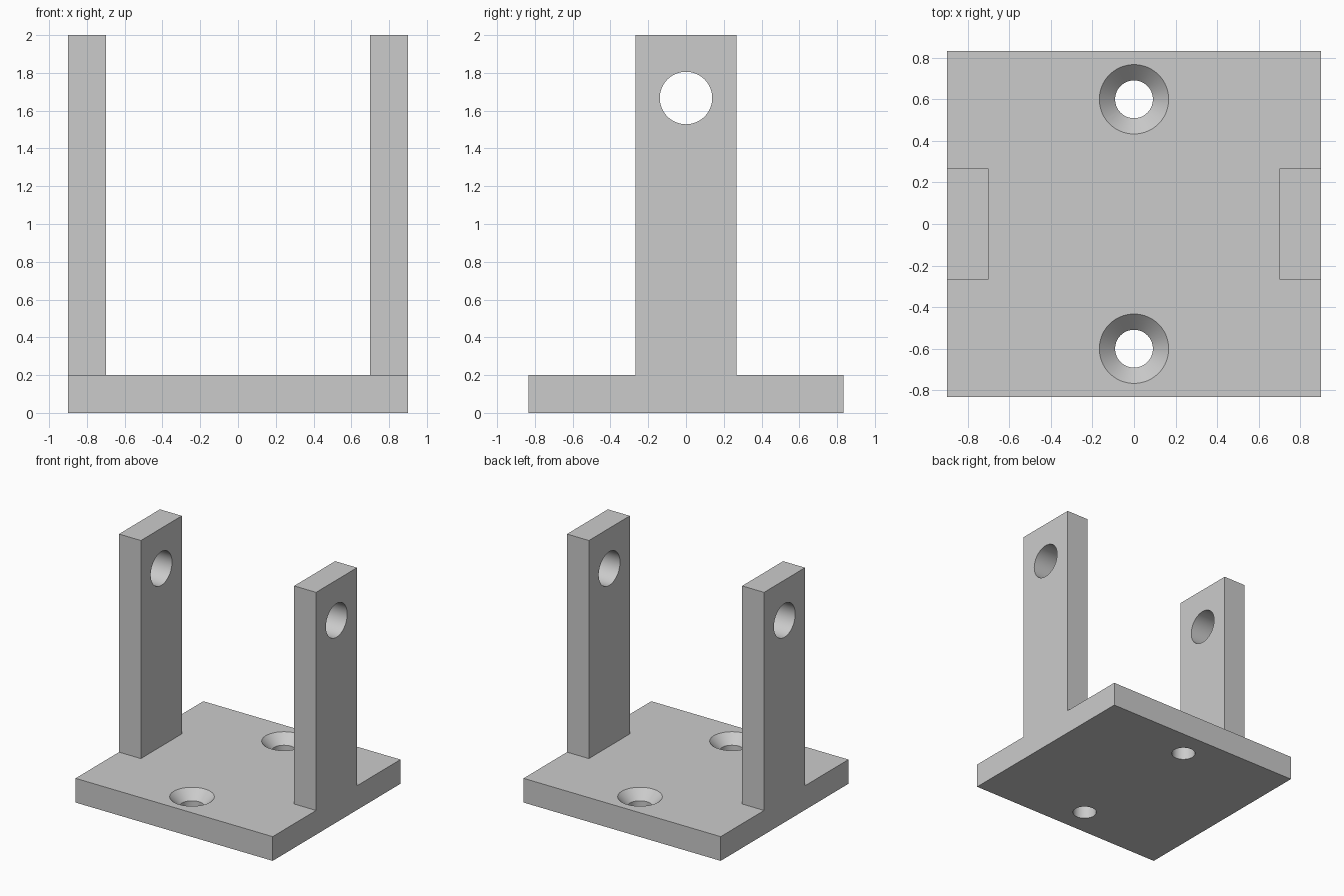
import bpy, bmesh, math
from mathutils import Vector, Matrix

cube = bpy.data.objects.get("Cube")
if cube:
    bpy.data.objects.remove(cube, do_unlink=True)

HALF_X, HALF_Y, PLATE, HEIGHT = 0.9, 0.833, 0.2, 2.0
ARM_INNER, ARM_HALF = 0.7, 0.267
PIN_Z, PIN_R = 1.667, 0.139
SCREW_Y, SCREW_R, SINK_R = 0.6, 0.091, 0.167
SEGMENTS = 64

grey = bpy.data.materials.new("grey")
grey.use_nodes = True
grey.diffuse_color = (0.6, 0.6, 0.6, 1)
grey.node_tree.nodes["Principled BSDF"].inputs["Base Color"].default_value = (0.6, 0.6, 0.6, 1)


def add_object(name, bm):
    bmesh.ops.recalc_face_normals(bm, faces=bm.faces)
    mesh = bpy.data.meshes.new(name)
    bm.to_mesh(mesh)
    bm.free()
    mesh.materials.append(grey)
    obj = bpy.data.objects.new(name, mesh)
    bpy.context.collection.objects.link(obj)
    return obj


def lathe_cutter(name, profile, matrix):
    """Turn a (radius, height) profile into a capped solid of revolution."""
    bm = bmesh.new()
    rings = [[bm.verts.new((r * math.cos(a), r * math.sin(a), h))
              for a in (math.tau * i / SEGMENTS for i in range(SEGMENTS))]
             for r, h in profile]
    for low, high in zip(rings, rings[1:]):
        for i in range(SEGMENTS):
            j = (i + 1) % SEGMENTS
            bm.faces.new((low[i], low[j], high[j], high[i]))
    bm.faces.new(rings[0])
    bm.faces.new(rings[-1])
    bm.transform(matrix)
    obj = add_object(name, bm)
    obj.hide_render = True
    return obj


# Base plate, scored where the two arms rise
bm = bmesh.new()
bmesh.ops.create_cube(bm, size=1)
bm.transform(Matrix.Translation((0, 0, PLATE / 2))
             @ Matrix.Diagonal((2 * HALF_X, 2 * HALF_Y, PLATE, 1)))
for axis, offset in ((Vector((1, 0, 0)), ARM_INNER), (Vector((0, 1, 0)), ARM_HALF)):
    for side in (-1, 1):
        bmesh.ops.bisect_plane(bm, geom=bm.verts[:] + bm.edges[:] + bm.faces[:],
                               plane_co=axis * offset * side, plane_no=axis)

# Arms pulled up from the plate
bm.normal_update()
feet = []
for f in bm.faces:
    c = f.calc_center_median()
    if f.normal.z > 0.9 and abs(c.x) > ARM_INNER and abs(c.y) < ARM_HALF:
        feet.append(f)
for foot in feet:
    result = bmesh.ops.extrude_face_region(bm, geom=[foot])
    top = [v for v in result["geom"] if isinstance(v, bmesh.types.BMVert)]
    bmesh.ops.translate(bm, verts=top, vec=(0, 0, HEIGHT - PLATE))
    if foot.is_valid:
        bmesh.ops.delete(bm, geom=[foot], context="FACES_ONLY")
bmesh.ops.dissolve_limit(bm, angle_limit=0.01, verts=bm.verts, edges=bm.edges)
bracket = add_object("bracket", bm)

# Pin hole through both arms and two countersunk screw holes
over = 0.05
sink_depth = SINK_R - SCREW_R
screw_profile = [(SCREW_R, -over), (SCREW_R, PLATE - sink_depth),
                 (SINK_R + over, PLATE + over)]
cutters = [lathe_cutter("pin_hole_cutter", [(PIN_R, -1), (PIN_R, 1)],
                        Matrix.Translation((0, 0, PIN_Z)) @ Matrix.Rotation(math.pi / 2, 4, "Y"))]
for name, side in (("front", -1), ("back", 1)):
    cutters.append(lathe_cutter(name + "_screw_hole_cutter", screw_profile,
                                Matrix.Translation((0, side * SCREW_Y, 0))))

bpy.ops.object.select_all(action="DESELECT")
bracket.select_set(True)
bpy.context.view_layer.objects.active = bracket
for cutter in cutters:
    mod = bracket.modifiers.new(cutter.name, "BOOLEAN")
    mod.operation = "DIFFERENCE"
    mod.solver = "EXACT"
    mod.object = cutter
    bpy.ops.object.modifier_apply(modifier=mod.name)
    bpy.data.objects.remove(cutter, do_unlink=True)

bpy.ops.object.shade_smooth_by_angle(angle=math.radians(30))
